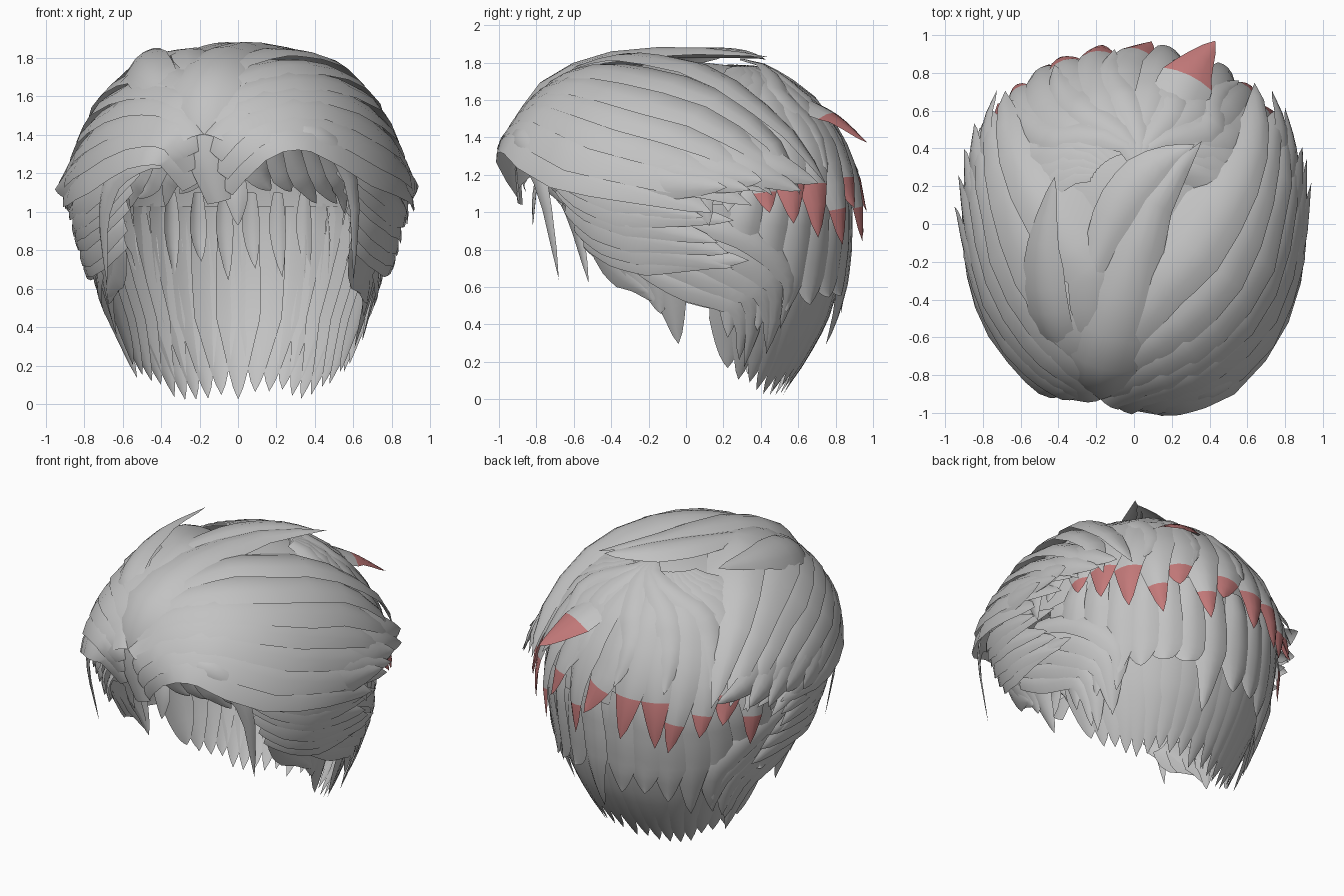
import bpy, math, random
from mathutils import Vector

random.seed(4)
if "Cube" in bpy.data.objects:
    bpy.data.objects.remove(bpy.data.objects["Cube"])


def material(name, colour):
    m = bpy.data.materials.new(name)
    m.use_nodes = True
    m.diffuse_color = colour
    m.node_tree.nodes["Principled BSDF"].inputs["Base Color"].default_value = colour
    return m


GREY = material("hair grey", (0.54, 0.54, 0.54, 1))
RED = material("tip red", (0.54, 0.19, 0.19, 1))

# Head form: height, half width, front depth, back depth
ROWS = [(0.0, .47, .2, .5), (.2, .57, .3, .65), (.4, .65, .45, .77), (.6, .72, .6, .84),
        (.8, .78, .74, .88), (1.0, .83, .82, .9), (1.2, .82, .9, .88), (1.4, .74, .96, .81),
        (1.6, .61, .81, .68), (1.72, .48, .65, .54), (1.79, .35, .5, .42),
        (1.83, .2, .32, .27), (1.85, 0, .1, .1)]


def head(angle, z, off=0.0):
    """Point on the head form; angle 0 is the front, 90 the left side."""
    z = max(0.0, min(1.85, z))
    for lo, hi in zip(ROWS, ROWS[1:]):
        if z <= hi[0]:
            break
    t = (z - lo[0]) / (hi[0] - lo[0])
    wx, yf, yb = [p + (q - p) * t for p, q in zip(lo[1:], hi[1:])]
    a = math.radians(angle)
    s, c = [math.copysign(abs(v) ** .88, v) for v in (math.sin(a), math.cos(a))]
    p = Vector((wx * s, -c * (yf if c > 0 else yb), z))
    return p + outward(p) * off


def outward(p):
    k = 1.2 if p.z > 1 else .45
    return Vector((p.x * 1.2, p.y, (p.z - 1) * k)).normalized()


def spline(pts, t):
    """Smooth point along a list of control points."""
    n = len(pts) - 1
    i = min(int(t * n), n - 1)
    u = t * n - i
    a, b, c, d = (Vector(pts[max(0, min(n, k))]) for k in (i - 1, i, i + 1, i + 2))
    return .5 * (2 * b + (c - a) * u + (2 * a - 5 * b + 4 * c - d) * u * u
                 + (3 * b - a - 3 * c + d) * u ** 3)


def lock(name, path, width, lift=(0, .04), root=.55, on_head=True, red=0, steps=12,
         arch=.16, tilt=0):
    """Tapered, arched strip of hair ending in a point; red counts the coloured end rings."""
    centre = []
    for i in range(steps + 1):
        t = i / steps
        q = spline(path, t)
        if on_head:
            q = head(q.x, q.y, lift[0] + (lift[1] - lift[0]) * t)
        centre.append(q)
    verts, faces = [], []
    across = (-1, -.5, 0, .5, 1)
    for i, p in enumerate(centre[:-1]):
        t = i / steps
        run = centre[i + 1] - centre[max(0, i - 1)]
        normal = outward(p)
        side = normal.cross(run).normalized()
        normal = run.cross(side).normalized()
        grow = root + (1 - root) * min(1, t / .35)
        w = width / 2 * grow * min(1, ((1 - t) / .42)) ** .9
        verts += [p + side * w * u + normal * w * (tilt * u - arch * 2 * u * u) for u in across]
    for i in range(steps - 1):
        for j in range(4):
            k = i * 5 + j
            faces.append((k, k + 1, k + 6, k + 5))
    tip, last = len(verts), (steps - 1) * 5
    verts.append(centre[-1])
    faces += [(last + j, last + j + 1, tip) for j in range(4)]
    obj = build(name, verts, faces)
    for f in obj.data.polygons:
        f.material_index = int(f.index >= 4 * (steps - red))


def build(name, verts, faces):
    mesh = bpy.data.meshes.new(name)
    mesh.from_pydata(verts, [], faces)
    mesh.materials.append(GREY)
    mesh.materials.append(RED)
    mesh.shade_smooth()
    obj = bpy.data.objects.new(name, mesh)
    bpy.context.collection.objects.link(obj)
    return obj


def family(name, first, last, count, width, **kw):
    """Row of locks blended from a first path to a last path."""
    for i in range(count):
        t = i / (count - 1)
        path = [Vector(p).lerp(Vector(q), t) for p, q in zip(first, last)]
        path[-1] += Vector((random.uniform(-4, 4), random.uniform(-.05, .05)))
        lock(f"{name}_{i + 1}", path, width * random.uniform(.88, 1.15), **kw)


def flip(path):
    return [(-a, z) for a, z in path]


# Scalp cap under the locks
cap_v, cap_f, SEG, RING = [], [], 40, 9
for s in range(SEG):
    a = 360 * s / SEG
    rim = 1.03 + .4 * max(0, math.cos(math.radians(a))) ** .7
    for r in range(RING):
        cap_v.append(head(a, rim + (1.85 - rim) * math.sin(r / (RING - 1) * math.pi / 2), -.05))
for s in range(SEG):
    for r in range(RING - 1):
        k, m = s * RING + r, (s + 1) % SEG * RING + r
        cap_f.append((k, m, m + 1, k + 1))
build("scalp_cap", cap_v, cap_f)

# Nape: long inner layer, then shorter outer layer
for i in range(19):
    a = 103 + 8.55 * i
    s = (a - 180) / 77
    end = .01 + .14 * s ** 4 + random.uniform(0, .07)
    lock(f"nape_lock_{i + 1}", [(a, 1.05), (a - s, .7), (a - 3 * s, .35), (a - 5 * s, end)],
         .23, lift=(-.04, 0), root=.9, arch=.08)
for i in range(14):
    a = 106 + 11.4 * i
    s = (a - 180) / 77
    lock(f"nape_outer_lock_{i + 1}", [(a - 6 * s, 1.15), (a, .85), (a + 2 * s, .62),
         (a + 2 * s, random.uniform(.28, .6))], .23, lift=(-.02, .04), tilt=.15)

# Back dome: locks fanning from the crown, most with red ends
for i in range(17):
    a = 92 + 11 * i
    lock(f"back_lock_{i + 1}", [(180 + (a - 180) * .5, 1.8), (a, 1.6), (a, 1.25),
         (a + random.uniform(-5, 5), random.uniform(.82, 1.02))], .29,
         lift=(-.02, .07), root=.4, red=random.choice((2, 3)) if 2 <= i <= 14 else 0, tilt=.2)
for i in range(5):
    a = 140 + 21 * i
    lock(f"crown_lock_{i + 1}", [(175, 1.82), (a, 1.65), (a + 6, 1.45), (a + 3, 1.2)],
         .2, lift=(0, .05), root=.35)

# Swept fringe, each lock overhanging the one below
family("left_sweep", [(-6, 1.15), (5, 1.4), (26, 1.46), (55, 1.27), (82, 1.12), (100, 1.02)],
       [(-14, 1.65), (0, 1.79), (50, 1.82), (98, 1.74), (124, 1.45), (136, 1.15)],
       7, .35, lift=(0, .09), tilt=-.38)
family("right_sweep", [(-12, 1.15), (-22, 1.34), (-40, 1.36), (-62, 1.22), (-82, 1.1), (-100, 1.02)],
       [(-14, 1.65), (-24, 1.77), (-55, 1.82), (-98, 1.74), (-122, 1.45), (-134, 1.15)],
       7, .34, lift=(0, .09), tilt=.38)

for side, turn, lean in (("left", list, -.25), ("right", flip, .25)):
    # Temple, flared side tips and the layer over the ear
    family(side + "_temple", turn([(38, 1.36), (52, 1.22), (74, 1.08), (98, .98)]),
           turn([(47, .88), (62, .83), (83, .77), (108, .7)]), 6, .25, lift=(-.02, .06), tilt=lean)
    family(side + "_flare", turn([(48, 1.35), (66, 1.25), (84, 1.15), (97, 1.1)]),
           turn([(85, 1.55), (100, 1.4), (115, 1.25), (130, 1.12)]), 5, .23, lift=(0, .13))
    # Sideburn and curl behind the ear
    family(side + "_sideburn", turn([(52, .84), (58, .74), (65, .65), (72, .55)]),
           turn([(74, .84), (80, .72), (83, .56), (84, .34)]), 4, .21, lift=(-.02, .0))
    family(side + "_behind_ear", turn([(72, .72), (91, .62), (108, .52), (114, .18)]),
           turn([(90, .95), (112, .85), (128, .65), (130, .35)]), 5, .2, lift=(-.01, .04), tilt=lean)
    # Short inner fringe seen through the face opening
    family(side + "_inner_fringe", turn([(4, 1.42), (6, 1.3), (8, 1.2), (9, 1.1)]),
           turn([(44, 1.38), (50, 1.25), (56, 1.12), (62, 1.02)]), 6, .15, lift=(-.06, -.1))

# Inner locks hanging inside the back
for i in range(6):
    x = -.35 + .14 * i
    lock(f"inner_back_lock_{i + 1}", [(x, .76, 1.1), (x, .77, .9), (x + .02, .75, random.uniform(.62, .75))],
         .09, on_head=False, steps=6)

# Free locks: centre parting, hanging strands and raised tufts
FREE = [("centre_lock", .36, [(-.1, -.9, 1.05), (-.18, -.93, 1.4), (-.17, -.77, 1.7),
                              (-.05, -.4, 1.86), (.12, .1, 1.88), (.36, .44, 1.83)]),
        ("parting_lock", .12, [(-.04, -.78, 1.3), (-.01, -.82, 1.1), (0, -.82, .93)]),
        ("left_hanging_strand", .14, [(.08, -.85, 1.34), (.3, -.93, 1.42), (.5, -.87, 1.36),
                                      (.61, -.77, 1.1), (.6, -.68, .64)]),
        ("right_hanging_strand", .14, [(-.3, -.84, 1.26), (-.5, -.8, 1.27), (-.66, -.68, 1.17),
                                       (-.71, -.6, .95), (-.68, -.52, .62)]),
        ("right_tuft", .26, [(-.25, -.84, 1.5), (-.45, -.55, 1.72), (-.5, -.15, 1.82), (-.42, .25, 1.85)]),
        ("crown_tuft", .26, [(-.25, -.3, 1.84), (-.1, .05, 1.88), (.1, .3, 1.87), (.32, .42, 1.82)]),
        ("back_tuft", .3, [(.17, .52, 1.66), (.24, .66, 1.6), (.31, .82, 1.51), (.43, .97, 1.37)])]
for name, width, path in FREE:
    lock(name, path, width, on_head=False, red=4 if name == "back_tuft" else 0, steps=10, root=.35)
